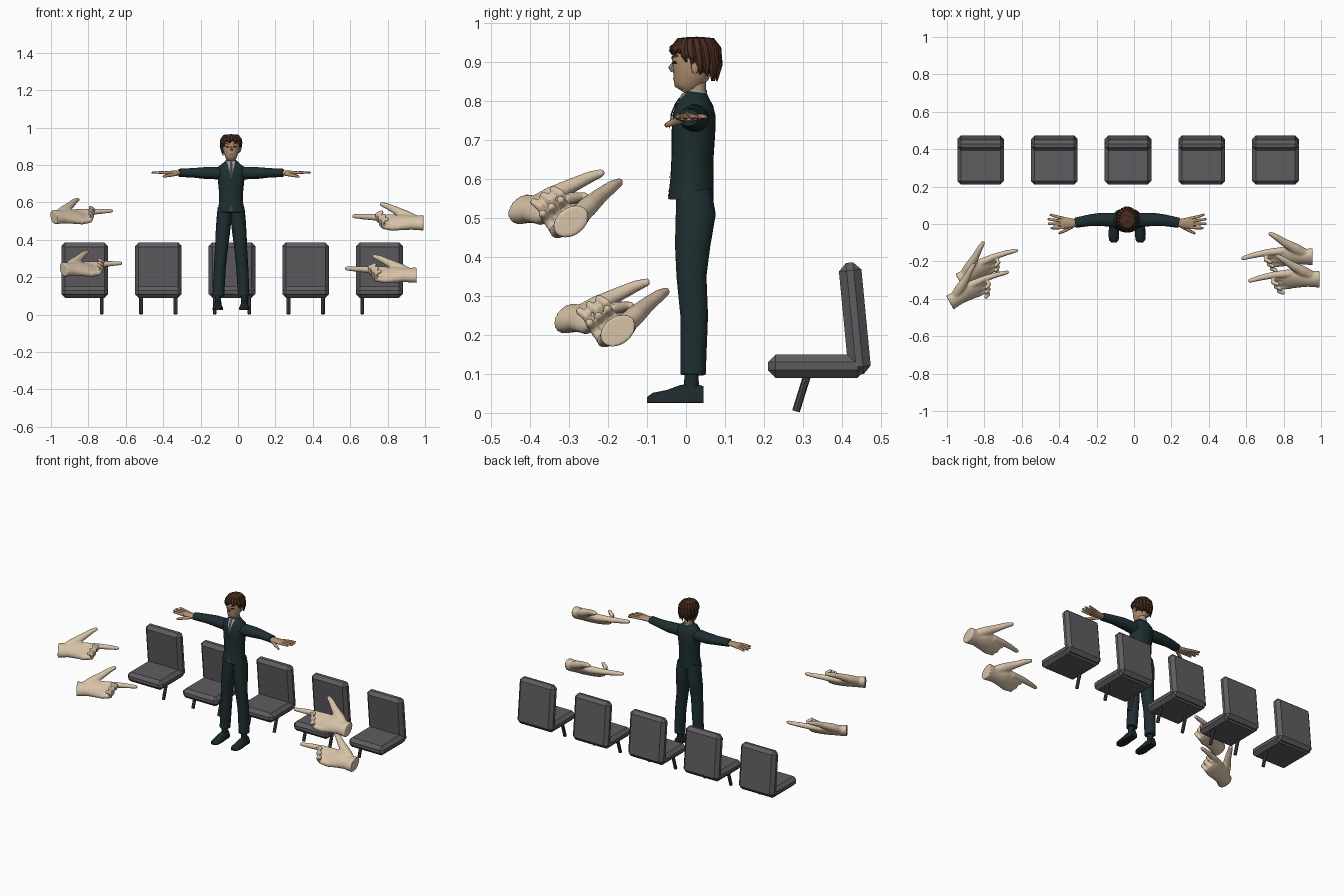
import bpy, bmesh
from math import sin, cos, pi, radians
from mathutils import Vector, Matrix
from mathutils.bvhtree import BVHTree

if "Cube" in bpy.data.objects:
    bpy.data.objects.remove(bpy.data.objects["Cube"])


def material(name, r, g, b):
    m = bpy.data.materials.new(name)
    m.use_nodes = True
    m.diffuse_color = (r, g, b, 1)
    m.node_tree.nodes["Principled BSDF"].inputs["Base Color"].default_value = (r, g, b, 1)
    return m


PALE = material("pale skin", .68, .54, .39)
SKIN = material("tan skin", .46, .29, .17)
SUIT = material("dark teal cloth", .013, .028, .031)
SHOE = material("shoe leather", .012, .022, .025)
HAIR = material("brown hair", .07, .026, .015)
SHIRT = material("grey shirt", .33, .31, .34)
TIE = material("dark tie", .05, .05, .06)
EYE = material("dark eye", .02, .012, .01)
CUSHION = material("grey upholstery", .115, .108, .118)
METAL = material("dark metal", .06, .058, .064)


def finish(name, bm, mat, angle=40):
    bmesh.ops.recalc_face_normals(bm, faces=bm.faces)
    me = bpy.data.meshes.new(name)
    bm.to_mesh(me)
    bm.free()
    me.materials.append(mat)
    ob = bpy.data.objects.new(name, me)
    bpy.context.collection.objects.link(ob)
    if angle:
        bpy.ops.object.select_all(action="DESELECT")
        ob.select_set(True)
        bpy.context.view_layer.objects.active = ob
        bpy.ops.object.shade_smooth_by_angle(angle=radians(angle))
    return ob


def tube(bm, path, side, seg=14, round_tip=False):
    """Capped tube; each path item is (point, radius along side, other radius)."""
    pts = [Vector(p[0]) for p in path]
    rings = []
    for i, (_, a, b) in enumerate(path):
        t = (pts[min(i + 1, len(pts) - 1)] - pts[max(i - 1, 0)]).normalized()
        s = Vector(side)
        s = (s - t * s.dot(t)).normalized()
        u = t.cross(s)
        rings.append([pts[i] + s * a * cos(2 * pi * k / seg) + u * b * sin(2 * pi * k / seg)
                      for k in range(seg)])
        if round_tip and i == len(path) - 1:
            c = pts[i] + t * a * .6
            rings.append([c + (v - pts[i]) * .55 for v in rings[-1]])
    rings = [[bm.verts.new(v) for v in r] for r in rings]
    for r, q in zip(rings, rings[1:]):
        for k in range(seg):
            n = (k + 1) % seg
            bm.faces.new((r[k], r[n], q[n], q[k]))
    bm.faces.new(rings[0][::-1])
    bm.faces.new(rings[-1])


def tube_object(name, path, side, mat, seg=14, angle=40, round_tip=False):
    bm = bmesh.new()
    tube(bm, path, side, seg, round_tip)
    return finish(name, bm, mat, angle)


# ---------- Chairs ----------
def box(name, centre, size, tilt, mat, bevel):
    bm = bmesh.new()
    bmesh.ops.create_cube(bm, size=1)
    bm.transform(Matrix.Translation(centre) @ Matrix.Rotation(tilt, 4, "X") @ Matrix.Diagonal((*size, 1)))
    if bevel:
        bmesh.ops.bevel(bm, geom=bm.edges[:], offset=bevel, segments=1, affect="EDGES")
    return finish(name, bm, mat, 0)


for i in range(5):
    cx = -.82 + .394 * i
    box("chair_seat", (cx, .335, .12), (.25, .25, .06), 0, CUSHION, .02)
    box("chair_back", (cx, .433, .242), (.25, .058, .288), radians(5.5), CUSHION, .02)
    for s in (-1, 1):
        if (i, s) in ((0, -1), (4, 1)):   # end chairs have no outer leg
            continue
        tube_object("chair_leg", [((cx + s * .092, .282, .004), .01, .01),
                                  ((cx + s * .092, .312, .1), .01, .01)], (1, 0, 0), METAL, 8)

# ---------- Large pointing hands ----------
S, N = Vector((0, .8, .6)), Vector((0, -.6, .8))   # thumb side and palm direction


def big_hand(name, place):
    bm = bmesh.new()

    def part(rows, seg=16, tip=True):
        tube(bm, [(Vector((f, 0, 0)) + S * s + N * n, a, b) for f, s, n, a, b in rows], S, seg, tip)

    part([(0, 0, 0, .05, .036), (.06, 0, 0, .044, .033), (.11, .005, 0, .056, .032),
          (.16, 0, 0, .06, .027), (.205, -.004, 0, .05, .02)], 24)
    part([(.03, .015, 0, .024, .024), (.09, .055, .004, .03, .026), (.15, .1, .008, .022, .02),
          (.195, .138, .008, .017, .016), (.228, .16, .006, .012, .011)])
    part([(.16, .038, 0, .023, .023), (.25, .035, .01, .018, .018),
          (.32, .025, .022, .015, .015), (.376, .014, .034, .011, .011)])
    for i in range(3):
        s = .012 - .029 * i
        part([(.16, s * .95, 0, .018, .019), (.245 - .014 * i, s, .01, .0145, .015),
              (.25 - .016 * i, s, .045, .013, .013), (.222 - .014 * i, s, .062, .011, .011)])
    bm.transform(place)
    ob = finish(name, bm, PALE, 40)
    r = ob.modifiers.new("merge", "REMESH")
    r.mode = "VOXEL"
    r.voxel_size = .005
    r.use_smooth_shade = True
    m = ob.modifiers.new("soften", "SMOOTH")
    m.iterations = 4


right = Matrix.Rotation(radians(29), 4, "Z") @ Matrix.Scale(.93, 4)
left = Matrix.Diagonal((-1, 1, 1, 1))
big_hand("upper_right_hand", Matrix.Translation((-.985, -.42, .522)) @ right)
big_hand("lower_right_hand", Matrix.Translation((-.935, -.303, .242)) @ right)
big_hand("upper_left_hand", Matrix.Translation((.993, -.295, .491)) @ left)
big_hand("lower_left_hand", Matrix.Translation((.955, -.175, .211)) @ left)

# ---------- Man ----------
MX = -.037


def column(name, rows, mat, seg=24, cx=MX):
    """Upright loft; rows are (z, dx, y, x radius, y radius)."""
    return tube_object(name, [((cx + d, y, z), a, b) for z, d, y, a, b in rows], (1, 0, 0), mat, seg, 50)


jacket = column("jacket", [(.545, 0, .012, .074, .058), (.6, 0, .015, .064, .055), (.66, 0, .017, .065, .054),
                           (.72, 0, .019, .071, .056), (.765, 0, .021, .078, .055), (.79, 0, .023, .07, .047),
                           (.808, 0, .024, .046, .037), (.822, 0, .026, .031, .028)], SUIT, 32)
head = column("head", [(.826, 0, -.012, .016, .02), (.84, 0, -.003, .03, .033), (.87, 0, .012, .041, .048),
                       (.9, 0, .018, .046, .055), (.935, 0, .024, .046, .056), (.955, 0, .025, .03, .04)], SKIN)
column("neck", [(.8, 0, .028, .025, .025), (.86, 0, .024, .024, .026)], SKIN, 16)
column("shirt_collar", [(.812, 0, .026, .029, .029), (.83, 0, .027, .027, .027)], SHIRT, 16)
tube_object("nose", [((MX, -.03, .9), .004, .004), ((MX, -.038, .885), .007, .008),
                     ((MX, -.033, .876), .007, .005)], (1, 0, 0), SKIN, 8)

for s, label in ((-1, "right"), (1, "left")):
    # Legs and shoes
    column(label + "_trouser_leg", [(.57, s * .036, .02, .036, .046), (.51, s * .038, .025, .04, .052),
                                    (.43, s * .045, .017, .038, .046), (.35, s * .052, .014, .034, .039),
                                    (.25, s * .06, .021, .032, .036), (.098, s * .068, .018, .031, .033)], SUIT, 18)
    column(label + "_ankle", [(.12, s * .07, .014, .016, .017), (.05, s * .07, .014, .018, .02)], SHOE, 12)
    bm = bmesh.new()
    tube(bm, [((MX + s * .071, y, .027), a, h) for y, a, h in
              ((.045, .02, .042), (.02, .024, .05), (-.015, .025, .045), (-.05, .029, .032),
               (-.085, .026, .025), (-.1, .014, .014))], (1, 0, 0), 18)
    for v in bm.verts:
        v.co.z = max(v.co.z, .026)
    finish(label + "_shoe", bm, SHOE, 40)
    # Arm sleeve
    def arm(name, rows, mat, seg, tip=False):
        return tube_object(name, [((MX + s * d, y, z), a, b) for d, y, z, a, b in rows],
                           (0, 1, 0), mat, seg, 50, tip)
    arm(label + "_sleeve", [(.035, .022, .752, .036, .036), (.08, .022, .757, .038, .034),
                            (.14, .025, .757, .035, .032), (.2, .02, .758, .031, .026),
                            (.278, .006, .758, .027, .022)], SUIT, 18)
    # Open hand with spread fingers
    arm(label + "_palm", [(.265, .006, .757, .018, .014), (.3, .004, .757, .026, .013),
                          (.345, .006, .758, .033, .011), (.356, .006, .758, .029, .008)], SKIN, 14)
    for k in range(4):
        base, tip = .029 - .016 * k, .05 - .024 * k
        reach = (.414, .426, .424, .41)[k]
        arm(label + "_finger", [(.335, base, .758, .0085, .008), (.38, (base + tip) / 2, .76, .008, .007),
                                (reach - .004, tip, .759, .006, .005)], SKIN, 8, True)
    arm(label + "_thumb", [(.29, -.01, .752, .011, .01), (.33, -.034, .745, .009, .009),
                           (.362, -.05, .738, .006, .006)], SKIN, 8, True)
    tube_object(label + "_ear", [((MX + s * .044, .022, .872), .005, .006), ((MX + s * .049, .025, .888), .006, .011),
                                 ((MX + s * .048, .027, .902), .004, .007)], (1, 0, 0), SKIN, 8)


# Plates laid on a curved front surface
def plate(name, body, outline, mat, lift):
    tree = BVHTree.FromPolygons([v.co for v in body.data.vertices], [p.vertices[:] for p in body.data.polygons])
    bm = bmesh.new()
    bm.faces.new([bm.verts.new((MX + x, 0, z)) for x, z in outline])
    bmesh.ops.triangulate(bm, faces=bm.faces[:])
    bmesh.ops.subdivide_edges(bm, edges=bm.edges[:], cuts=5, use_grid_fill=True)
    for v in bm.verts:
        hit = tree.ray_cast(Vector((v.co.x, -1, v.co.z)), Vector((0, 1, 0)))[0]
        v.co.y = (hit.y if hit else 0) - lift
    ob = finish(name, bm, mat, 40)
    if ob.data.polygons[0].normal.y > 0:
        ob.data.flip_normals()


plate("shirt_front", jacket, [(-.024, .82), (0, .725), (.024, .82)], SHIRT, .002)
plate("tie", jacket, [(-.006, .819), (-.008, .75), (0, .73), (.008, .75), (.006, .819)], TIE, .004)
plate("jacket_opening", jacket, [(-.014, .547), (0, .59), (.014, .547)], TIE, .001)
for s in (-1, 1):
    plate("lapel", jacket, [(s * .022, .82), (s * .034, .785), (s * .027, .765), (0, .705), (s * .006, .74)],
          SUIT, .006)
    plate("eye", head, [(s * .01, .894), (s * .03, .895), (s * .028, .903), (s * .012, .902)], EYE, .002)
    plate("eyebrow", head, [(s * .007, .908), (s * .035, .913), (s * .033, .919), (s * .008, .914)], HAIR, .003)
plate("mouth", head, [(-.011, .856), (.011, .856), (.009, .859), (-.009, .859)], EYE, .001)
for z in (.685, .645, .605):
    plate("button", jacket, [(-.003, z - .003), (.003, z - .003), (.003, z + .003), (-.003, z + .003)], TIE, .002)

# Hair cap, open over the face, with layered locks
bm = bmesh.new()
bmesh.ops.create_uvsphere(bm, u_segments=24, v_segments=16, radius=1)
bm.transform(Matrix.Translation((MX, .027, .911)) @ Matrix.Diagonal((.053, .06, .054, 1)))
gone = [f for f in bm.faces if f.calc_center_median().z < (.928 if f.calc_center_median().y < .012 else .862)]
bmesh.ops.delete(bm, geom=gone, context="FACES")
cap = finish("hair_cap", bm, HAIR, 40)
cap.modifiers.new("thickness", "SOLIDIFY").thickness = .004

bm = bmesh.new()
LOCKS = 20
for k in range(LOCKS):
    t = 2 * pi * k / LOCKS
    back = (1 - cos(t)) / 2              # 0 at the front, 1 at the back
    tip = .927 - .07 * min(1, back * 1.5) + .006 * (-1) ** k
    sweep = t + .22

    def at(angle, reach, z):
        return (MX + sin(angle) * .052 * reach, .025 - cos(angle) * .06 * reach, z)
    tube(bm, [(at(t, .25, .96), .008, .005), (at(t, .72, .955), .012, .008), (at(t + .08, .98, .935), .012, .008),
              (at(t + .15, 1.04, (tip + .935) / 2), .011, .007),
              (at(sweep, 1 - .1 * back, tip), .003, .002)], (cos(t), sin(t), 0), 6)
finish("hair_locks", bm, HAIR, 30)
